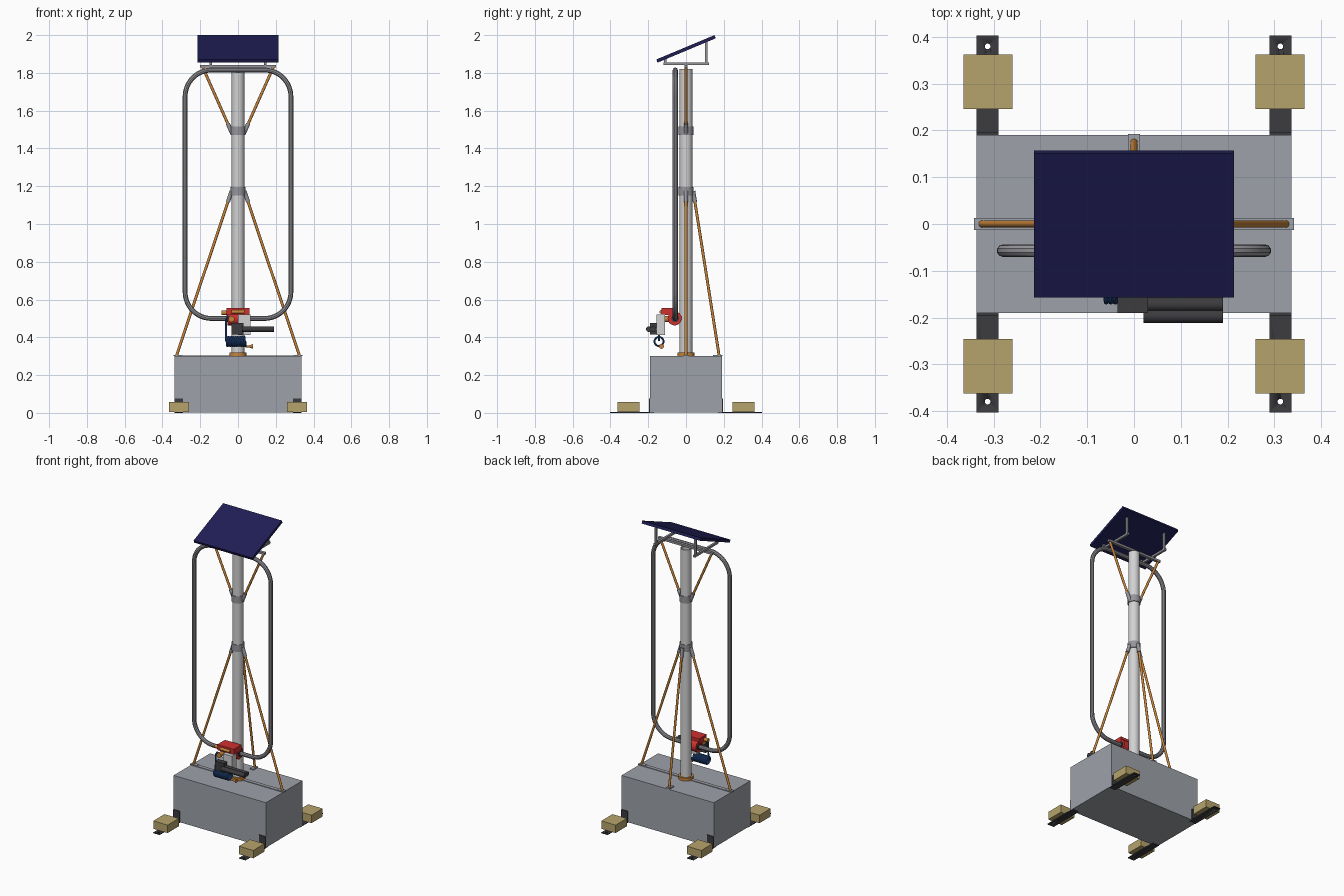
import bpy, bmesh, math
from mathutils import Vector, Matrix

cube = bpy.data.objects.get("Cube")
if cube:
    bpy.data.objects.remove(cube, do_unlink=True)


def material(name, *rgb):
    m = bpy.data.materials.new(name)
    m.use_nodes = True
    m.diffuse_color = (*rgb, 1)
    m.node_tree.nodes["Principled BSDF"].inputs["Base Color"].default_value = (*rgb, 1)
    return m


BOX = material("box_grey", .34, .36, .40)
POLE = material("pale_steel", .64, .64, .64)
PIPE = material("pipe_grey", .30, .30, .33)
TAN = material("tan", .47, .37, .15)
DARK = material("dark_iron", .045, .045, .05)
COPPER = material("copper", .58, .23, .04)
NAVY = material("navy", .014, .013, .09)
RED = material("red", .62, .03, .03)
BLUE = material("blue", .02, .08, .27)


def add(name, bm, mat):
    bmesh.ops.recalc_face_normals(bm, faces=bm.faces)
    me = bpy.data.meshes.new(name)
    bm.to_mesh(me)
    bm.free()
    for p in me.polygons:
        p.use_smooth = True
    me.set_sharp_from_angle(angle=math.radians(35))
    me.materials.append(mat)
    ob = bpy.data.objects.new(name, me)
    bpy.context.collection.objects.link(ob)
    return ob


def box(name, x, y, z, mat):
    """Box from (min, max) pairs."""
    bm = bmesh.new()
    bmesh.ops.create_cube(bm, size=1)
    size = [b - a for a, b in (x, y, z)]
    mid = [(a + b) / 2 for a, b in (x, y, z)]
    bmesh.ops.transform(bm, verts=bm.verts, matrix=Matrix.Translation(mid) @ Matrix.Diagonal((*size, 1)))
    return add(name, bm, mat)


def rod(name, a, b, r, mat, r2=None, sides=24):
    """Cylinder or cone between two points."""
    a, b = Vector(a), Vector(b)
    d = b - a
    bm = bmesh.new()
    bmesh.ops.create_cone(bm, cap_ends=True, segments=sides, radius1=r,
                          radius2=r if r2 is None else r2, depth=d.length)
    turn = d.to_track_quat('Z', 'Y').to_matrix().to_4x4()
    bmesh.ops.transform(bm, verts=bm.verts, matrix=Matrix.Translation((a + b) / 2) @ turn)
    return add(name, bm, mat)


def bake(ob):
    dg = bpy.context.evaluated_depsgraph_get()
    dg.update()
    return bpy.data.meshes.new_from_object(ob.evaluated_get(dg))


def cut(ob, cutter):
    mod = ob.modifiers.new("cut", 'BOOLEAN')
    mod.operation, mod.object, mod.solver = 'DIFFERENCE', cutter, 'EXACT'
    ob.data = bake(ob)
    ob.modifiers.clear()
    bpy.data.objects.remove(cutter, do_unlink=True)


def tube(name, pts, r, mat, cyclic=False):
    """Round tube following a path."""
    cu = bpy.data.curves.new(name, 'CURVE')
    cu.dimensions = '3D'
    cu.bevel_depth, cu.bevel_resolution, cu.use_fill_caps = r, 3, True
    sp = cu.splines.new('POLY')
    sp.points.add(len(pts) - 1)
    for p, co in zip(sp.points, pts):
        p.co = (*co, 1)
    sp.use_cyclic_u = cyclic
    tmp = bpy.data.objects.new(name + "_path", cu)
    bpy.context.collection.objects.link(tmp)
    bm = bmesh.new()
    bm.from_mesh(bake(tmp))
    bpy.data.objects.remove(tmp, do_unlink=True)
    return add(name, bm, mat)


# Base box with a flat rail across its top
box("base_box", (-.337, .337), (-.19, .19), (.003, .3), BOX)
box("top_rail", (-.337, .337), (-.012, .012), (.3, .304), BOX)

# Four angle brackets with bolt holes and ballast blocks
for sx, side in ((-1, "right"), (1, "left")):
    for sy, end in ((-1, "front"), (1, "back")):
        tag = f"{end}_{side}"
        xs = sorted((sx * .29, sx * .337))
        foot = box("bracket_foot_" + tag, xs, sorted((sy * .17, sy * .403)), (0, .005), DARK)
        cut(foot, rod("cutter", (sx * .313, sy * .38, -.05), (sx * .313, sy * .38, .05), .006, DARK))
        box("bracket_upright_" + tag, xs, sorted((sy * .188, sy * .196)), (0, .077), DARK)
        box("ballast_block_" + tag, sorted((sx * .26, sx * .365)),
            sorted((sy * .246, sy * .362)), (.006, .058), TAN)

# Hollow mast with its collars
mast = rod("mast", (0, 0, .3), (0, 0, 1.82), .034, POLE, sides=40)
cut(mast, rod("cutter", (0, 0, 1.5), (0, 0, 1.9), .028, POLE, sides=40))
rod("mast_foot_collar", (0, 0, .3), (0, 0, .32), .045, COPPER, sides=40)
for name, z in (("lower_collar", 1.15), ("upper_collar", 1.47)):
    rod(name, (0, 0, z), (0, 0, z + .045), .039, PIPE, sides=40)


# Braces with lugs at the collars and foot plates
def brace(name, foot, top, lug_at):
    foot, top = Vector(foot), Vector(top)
    rod(name, foot, top, .0075, COPPER, sides=16)
    near, far = (top, foot) if lug_at == "top" else (foot, top)
    d = (far - near).normalized()
    rod(name + "_lug", near - d * .025, near + d * .035, .011, PIPE, sides=16)


for name, dx, dy, reach in (("right", -1, 0, .325), ("left", 1, 0, .325), ("back", 0, 1, .175)):
    brace(f"lower_brace_{name}", (dx * reach, dy * reach, .305), (dx * .042, dy * .042, 1.15), "top")
    cx, cy = dx * (reach - .007), dy * (reach - .007)
    hx, hy = (.024, .013) if dx else (.013, .024)
    box(f"foot_plate_{name}", (cx - hx, cx + hx), (cy - hy, cy + hy), (.3, .307), BOX)
    if dx:
        brace(f"upper_brace_{name}", (dx * .04, 0, 1.5), (dx * .187, 0, 1.83), "foot")

# Closed pipe loop with rounded corners
loop = []
for cx, cz, start in ((.14, 1.675, 0), (-.14, 1.675, 90), (-.14, .64, 180), (.14, .64, 270)):
    for i in range(13):
        a = math.radians(start + i * 7.5)
        loop.append((cx + .14 * math.cos(a), -.057, cz + .14 * math.sin(a)))
tube("pipe_loop", loop, .0135, PIPE, cyclic=True)

# Panel frame and tilted panel
box("frame_crossbar", (-.2, .2), (-.009, .009), (1.828, 1.842), PIPE)
for sx, side in ((-1, "right"), (1, "left")):
    x = (sx * .145 - .007, sx * .145 + .007)
    box("frame_rail_" + side, x, (-.12, .122), (1.842, 1.856), PIPE)
    box("frame_back_post_" + side, x, (.1, .114), (1.85, 1.965), PIPE)
    box("frame_front_post_" + side, x, (-.117, -.103), (1.85, 1.876), PIPE)
panel = box("solar_panel", (-.214, .214), (-.167, .167), (-.009, .009), NAVY)
panel.rotation_euler.x = math.radians(22.7)
panel.location.z = 1.927

# Pump body
rod("pump_housing", (-.055, -.06, .5), (.055, -.06, .5), .037, RED)
box("pump_head", (-.06, .06), (-.13, -.05), (.518, .555), RED)
for sx, side in ((-1, "right"), (1, "left")):
    rod("pump_seal_" + side, (sx * .05, -.057, .5), (sx * .062, -.057, .5), .02, DARK)
rod("head_fitting", (-.088, -.11, .53), (-.055, -.11, .53), .012, COPPER)
rod("head_bolt_bar", (-.035, -.132, .535), (.035, -.132, .535), .009, COPPER)
rod("outlet_fitting", (-.035, -.15, .497), (-.035, -.08, .497), .016, COPPER)

# Valve block and motor
box("valve_block", (0, .065), (-.155, -.11), (.412, .52), POLE)
box("motor_mount", (-.035, .03), (-.19, -.155), (.415, .475), DARK)
rod("motor_shaft", (0, -.172, .443), (.19, -.172, .443), .015, DARK)
rod("motor", (.02, -.197, .443), (.19, -.197, .443), .0145, DARK)

# Coiled hose with its end nozzle
tube("hose_riser", [(-.04, -.13, .505), (-.058, -.135, .505), (-.064, -.14, .495), (-.064, -.143, .38)],
     .0055, BLUE)
turns = 11
coil = []
for i in range(turns * 16 + 1):
    a = i * math.tau / 16
    coil.append((-.064 + .105 * i / (turns * 16), -.143 + .024 * math.cos(a), .378 + .024 * math.sin(a)))
tube("hose_coil", coil, .0052, BLUE)
rod("hose_end", (.04, -.13, .352), (.06, -.13, .352), .006, COPPER)
rod("nozzle", (.055, -.13, .352), (.08, -.13, .352), .004, COPPER, r2=.013)
